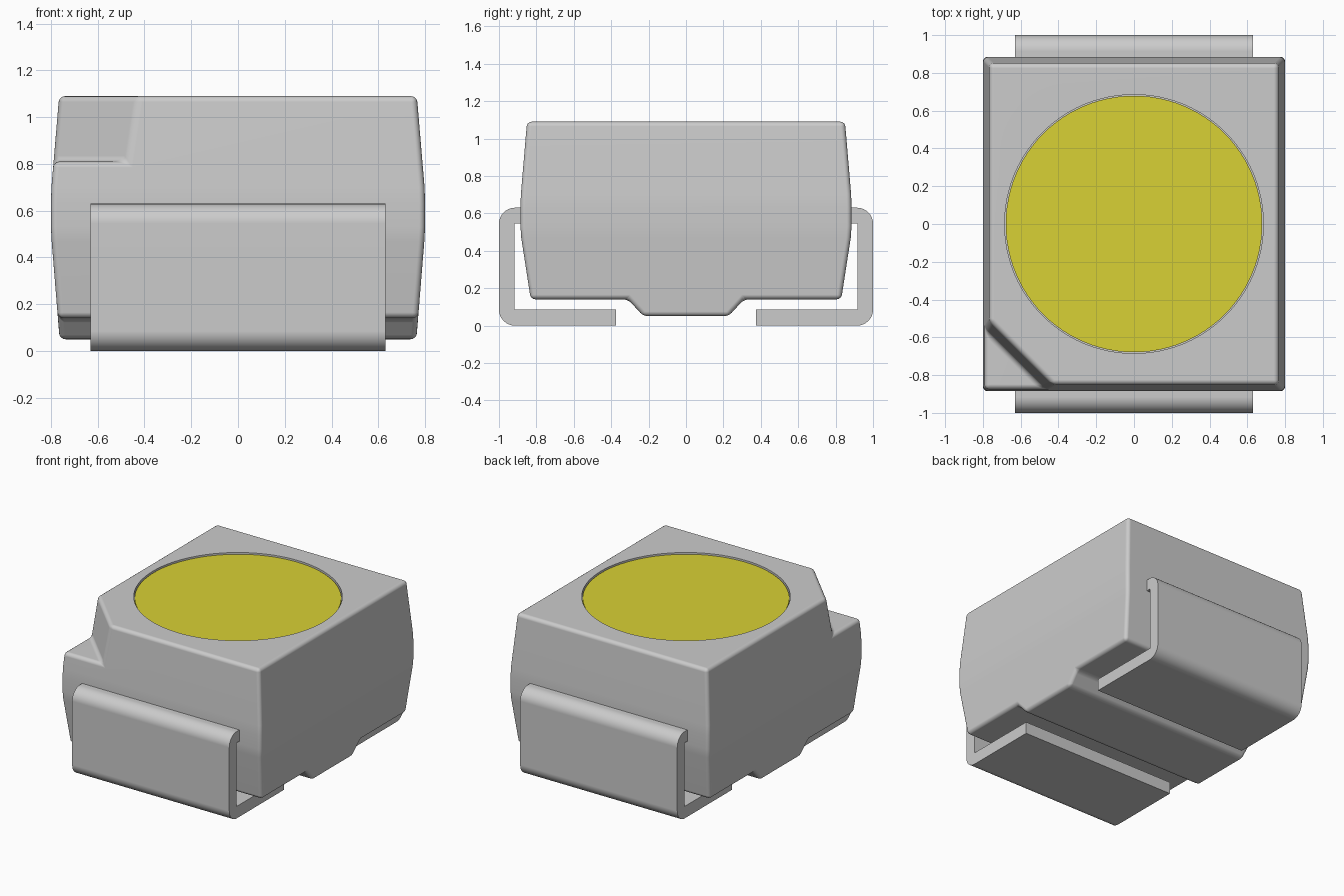
import bpy, bmesh, math

if "Cube" in bpy.data.objects:
    bpy.data.objects.remove(bpy.data.objects["Cube"], do_unlink=True)


def material(name, rgb):
    m = bpy.data.materials.new(name)
    m.use_nodes = True
    m.diffuse_color = (*rgb, 1)
    bsdf = next(n for n in m.node_tree.nodes if n.type == 'BSDF_PRINCIPLED')
    bsdf.inputs["Base Color"].default_value = (*rgb, 1)
    return m


grey = material("light grey", (0.60, 0.60, 0.60))
yellow = material("phosphor yellow", (0.69, 0.64, 0.035))


def loft(name, rings, mat):
    """Skin matching closed rings of points and cap both ends."""
    bm = bmesh.new()
    rows = [[bm.verts.new(p) for p in ring] for ring in rings]
    n = len(rows[0])
    for a, b in zip(rows, rows[1:]):
        for i in range(n):
            j = (i + 1) % n
            bm.faces.new((a[i], a[j], b[j], b[i]))
    bm.faces.new(rows[0][::-1])
    bm.faces.new(rows[-1])
    bmesh.ops.recalc_face_normals(bm, faces=bm.faces)
    mesh = bpy.data.meshes.new(name)
    bm.to_mesh(mesh)
    bm.free()
    mesh.materials.append(mat)
    ob = bpy.data.objects.new(name, mesh)
    bpy.context.collection.objects.link(ob)
    return ob


def activate(ob):
    bpy.ops.object.select_all(action='DESELECT')
    ob.select_set(True)
    bpy.context.view_layer.objects.active = ob


def cut(ob, cutter):
    """Subtract a cutter, then discard it."""
    cutter.hide_render = True
    activate(ob)
    mod = ob.modifiers.new("cut", 'BOOLEAN')
    mod.operation, mod.solver, mod.object = 'DIFFERENCE', 'EXACT', cutter
    bpy.ops.object.modifier_apply(modifier=mod.name)
    bpy.data.objects.remove(cutter, do_unlink=True)


def smooth(ob):
    activate(ob)
    bpy.ops.object.shade_smooth_by_angle(angle=math.radians(32))


def prism_x(name, profile, half, mat):
    return loft(name, [[(x, y, z) for y, z in profile] for x in (-half, half)], mat)


def circle(r, z, n=96):
    return [(r * math.cos(2 * math.pi * i / n), r * math.sin(2 * math.pi * i / n), z)
            for i in range(n)]


# Housing: drafted block, widest around the waist (z, half width, half depth)
levels = [(0.05, 0.763, 0.816), (0.47, 0.797, 0.881), (0.53, 0.80, 0.885),
          (0.63, 0.80, 0.885), (0.70, 0.798, 0.883), (1.09, 0.765, 0.85)]
body = loft("housing", [[(-x, -y, z), (x, -y, z), (x, y, z), (-x, y, z)]
                        for z, x, y in levels], grey)

# Underside relief on both sides of the central rib
for s in (-1, 1):
    relief = [(s * 0.205, 0.025), (s * 0.31, 0.14), (s * 1.2, 0.14), (s * 1.2, 0.025)]
    cut(body, prism_x("relief_cutter", relief, 1.2, grey))

# Polarity notch: chamfered corner with a sloping wall
rings = []
for z, s in ((0.81, -1.345), (1.2, -1.253)):
    rings.append([(-1.2, -1.2, z), (s + 1.2, -1.2, z), (-1.2, s + 1.2, z)])
cut(body, loft("notch_cutter", rings, grey))

# Rounded edges
activate(body)
bev = body.modifiers.new("bevel", 'BEVEL')
bev.width, bev.segments = 0.025, 4
bev.limit_method, bev.angle_limit = 'ANGLE', math.radians(30)
bpy.ops.object.modifier_apply(modifier=bev.name)

# Round window recess in the top
cut(body, loft("window_cutter", [circle(0.685, 1.06), circle(0.685, 1.2)], grey))
smooth(body)
wn = body.modifiers.new("normals", 'WEIGHTED_NORMAL')
wn.keep_sharp = True

# Light-emitting window
lens = loft("light_window", [circle(0.679, 1.055), circle(0.679, 1.08)], yellow)
smooth(lens)

# Wrap-around terminals, front and back
R = 0.085
top_arc, low_arc = [], []
for i in range(9):
    a = math.pi / 2 * i / 8
    top_arc.append((-1 + R - R * math.sin(a), 0.63 - R + R * math.cos(a)))
    low_arc.append((-1 + R - R * math.cos(a), R - R * math.sin(a)))
profile = ([(-0.82, 0.63)] + top_arc + low_arc
           + [(-0.375, 0), (-0.375, 0.087), (-0.917, 0.087), (-0.917, 0.547), (-0.82, 0.547)])
for name, s in (("front_terminal", 1), ("back_terminal", -1)):
    lead = prism_x(name, [(s * y, z) for y, z in profile], 0.63, grey)
    smooth(lead)
    lead.modifiers.new("normals", 'WEIGHTED_NORMAL').keep_sharp = True
